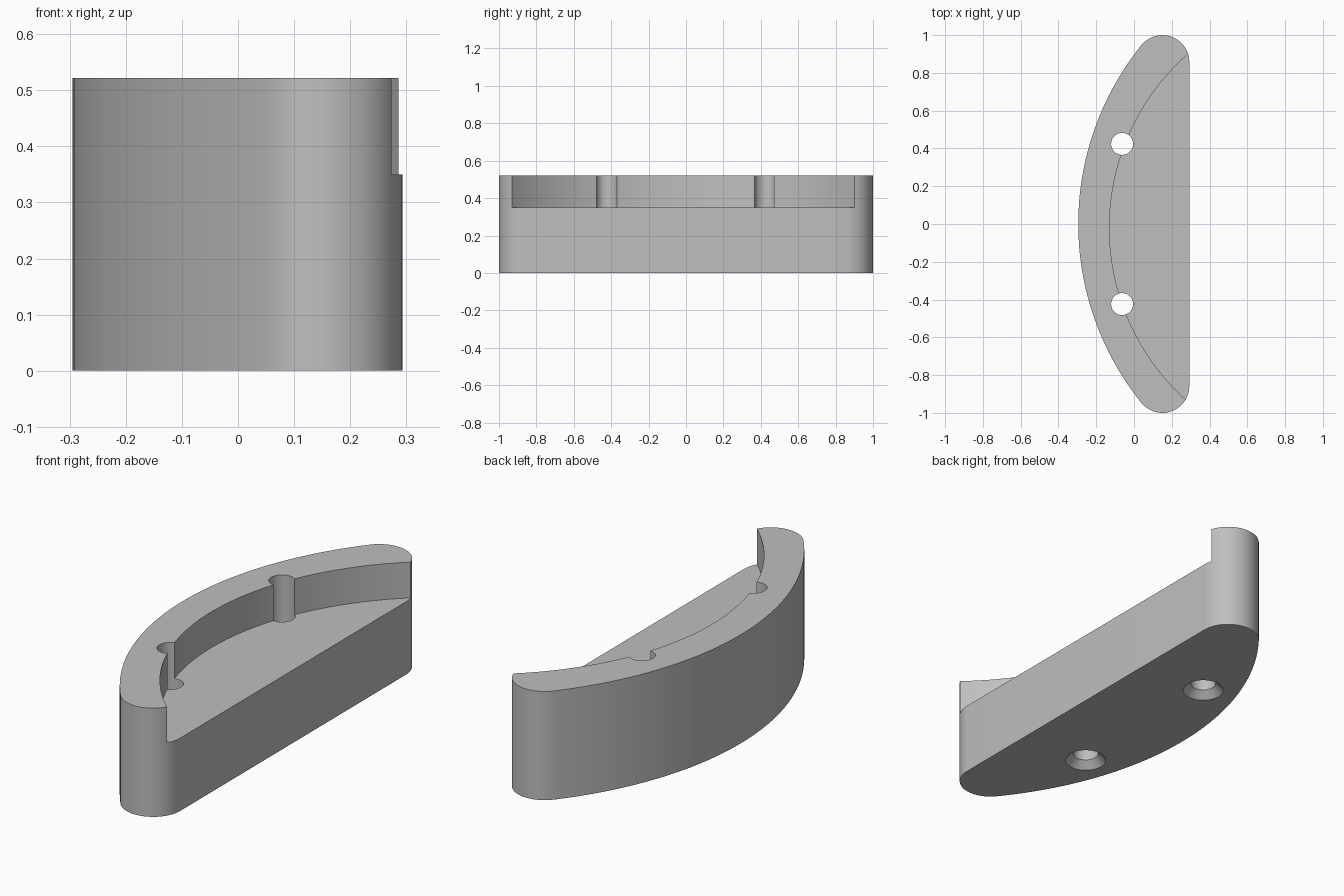
import bpy, bmesh
from math import pi, atan2, cos, sin, radians

if "Cube" in bpy.data.objects:
    bpy.data.objects.remove(bpy.data.objects["Cube"])

HEIGHT, LEDGE = 0.522, 0.35

grey = bpy.data.materials.new("plain grey")
grey.use_nodes = True
grey.diffuse_color = (0.52, 0.52, 0.52, 1)
grey.node_tree.nodes["Principled BSDF"].inputs["Base Color"].default_value = grey.diffuse_color


def add_object(name, bm):
    bmesh.ops.recalc_face_normals(bm, faces=bm.faces)
    mesh = bpy.data.meshes.new(name)
    bm.to_mesh(mesh)
    bm.free()
    mesh.materials.append(grey)
    obj = bpy.data.objects.new(name, mesh)
    bpy.context.collection.objects.link(obj)
    return obj


def arc(cx, cy, r, start, end, steps):
    angles = [start + (end - start) * i / steps for i in range(steps + 1)]
    return [(cx + r * cos(a), cy + r * sin(a)) for a in angles]


def cone(name, x, y, z0, z1, r0, r1, sides):
    bm = bmesh.new()
    bmesh.ops.create_cone(bm, cap_ends=True, segments=sides,
                          radius1=r0, radius2=r1, depth=z1 - z0)
    bmesh.ops.translate(bm, verts=bm.verts, vec=(x, y, (z0 + z1) / 2))
    return add_object(name, bm)


# Crescent block: a large bow blending into two rounded ends, flat on +x
bow_x, bow_r = 1.215, 1.51
end_x, end_y, end_r = 0.15, 0.857, 0.143
join = atan2(end_y, end_x - bow_x)
outline = arc(end_x, end_y, end_r, 0, join, 20)
outline += arc(bow_x, 0, bow_r, join, 2 * pi - join, 64)[1:-1]
outline += arc(end_x, -end_y, end_r, -join, 0, 20)

bm = bmesh.new()
base = bm.faces.new([bm.verts.new((x, y, 0)) for x, y in outline])
top = bmesh.ops.extrude_face_region(bm, geom=[base])["geom"]
bmesh.ops.translate(bm, vec=(0, 0, HEIGHT),
                    verts=[v for v in top if isinstance(v, bmesh.types.BMVert)])
block = add_object("curved_block", bm)

# Curved pocket above the ledge, and two countersunk screw holes
cutters = [cone("pocket_cutter", 1.096, -0.02, LEDGE, 0.7, 1.226, 1.226, 256)]
for side in (-1, 1):
    x, y = -0.063, side * 0.424
    cutters.append(cone("hole_cutter", x, y, -0.1, 0.7, 0.058, 0.058, 48))
    cutters.append(cone("countersink_cutter", x, y, -0.01, 0.045, 0.103, 0.048, 48))

bpy.context.view_layer.objects.active = block
for cutter in cutters:
    cutter.hide_render = True
    mod = block.modifiers.new("cut", 'BOOLEAN')
    mod.operation = 'DIFFERENCE'
    mod.solver = 'EXACT'
    mod.object = cutter
    bpy.ops.object.modifier_apply(modifier=mod.name)
    bpy.data.objects.remove(cutter)

bpy.ops.object.select_all(action='DESELECT')
block.select_set(True)
bpy.ops.object.shade_smooth_by_angle(angle=radians(30))
